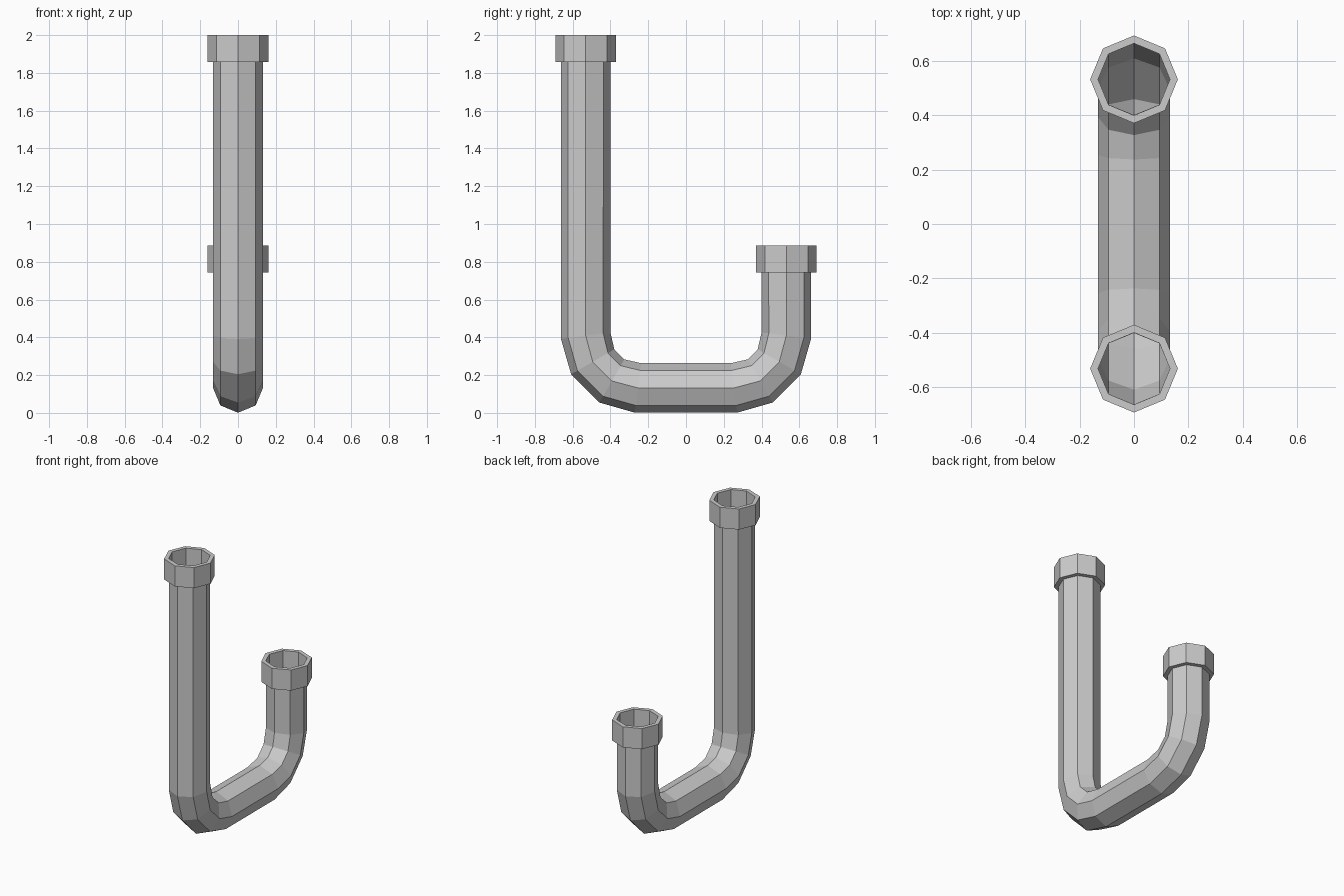
import bpy, bmesh
from math import sin, cos, pi
from mathutils import Vector

if "Cube" in bpy.data.objects:
    bpy.data.objects.remove(bpy.data.objects["Cube"])

SIDES, R_PIPE, R_COLLAR = 8, 0.132, 0.161
Y, BEND, COLLAR_H = 0.531, 0.277, 0.143
TALL, SHORT = 2.0, 0.885


def finish(name, bm):
    mesh = bpy.data.meshes.new(name)
    bm.to_mesh(mesh)
    bm.free()
    obj = bpy.data.objects.new(name, mesh)
    bpy.context.collection.objects.link(obj)


def ring(bm, centre, tangent, radius):
    # octagon across the path; paths stay in the YZ plane
    side = Vector((1, 0, 0))
    up = tangent.cross(side)
    return [bm.verts.new(centre + radius * (cos(a) * side + sin(a) * up))
            for a in (2 * pi * i / SIDES for i in range(SIDES))]


def bridge(bm, a, b):
    for i in range(SIDES):
        j = (i + 1) % SIDES
        bm.faces.new((a[i], a[j], b[j], b[i]))


# Pipe: open tube swept along a U with one short leg
def corner(s):
    return [Vector((0, s * (Y - BEND + BEND * cos(k * pi / 6)),
                    R_PIPE + BEND - BEND * sin(k * pi / 6))) for k in range(4)]

path = ([Vector((0, -Y, TALL - COLLAR_H))] + corner(-1) + corner(1)[::-1]
        + [Vector((0, Y, SHORT - COLLAR_H))])
bm = bmesh.new()
rings = []
for i, p in enumerate(path):
    t = Vector()
    if i > 0:
        t += (p - path[i - 1]).normalized()
    if i < len(path) - 1:
        t += (path[i + 1] - p).normalized()
    rings.append(ring(bm, p, t.normalized(), R_PIPE))
for a, b in zip(rings, rings[1:]):
    bridge(bm, a, b)
bm.normal_update()
# turn the walls outward, judged on the tall leg
bm.faces.ensure_lookup_table()
f = bm.faces[0]
mid = f.calc_center_median()
if f.normal.dot(mid - Vector((0, -Y, mid.z))) < 0:
    bmesh.ops.reverse_faces(bm, faces=bm.faces[:])
finish("pipe", bm)

# Collars: octagonal rings on both open ends
for name, y, top in (("tall_collar", -Y, TALL), ("short_collar", Y, SHORT)):
    bm = bmesh.new()
    profile = [(R_PIPE, top - COLLAR_H), (R_COLLAR, top - COLLAR_H),
               (R_COLLAR, top), (R_PIPE, top)]
    rs = [ring(bm, Vector((0, y, z)), Vector((0, 0, 1)), r) for r, z in profile]
    for i in range(4):
        bridge(bm, rs[i], rs[(i + 1) % 4])
    bmesh.ops.recalc_face_normals(bm, faces=bm.faces[:])
    finish(name, bm)
